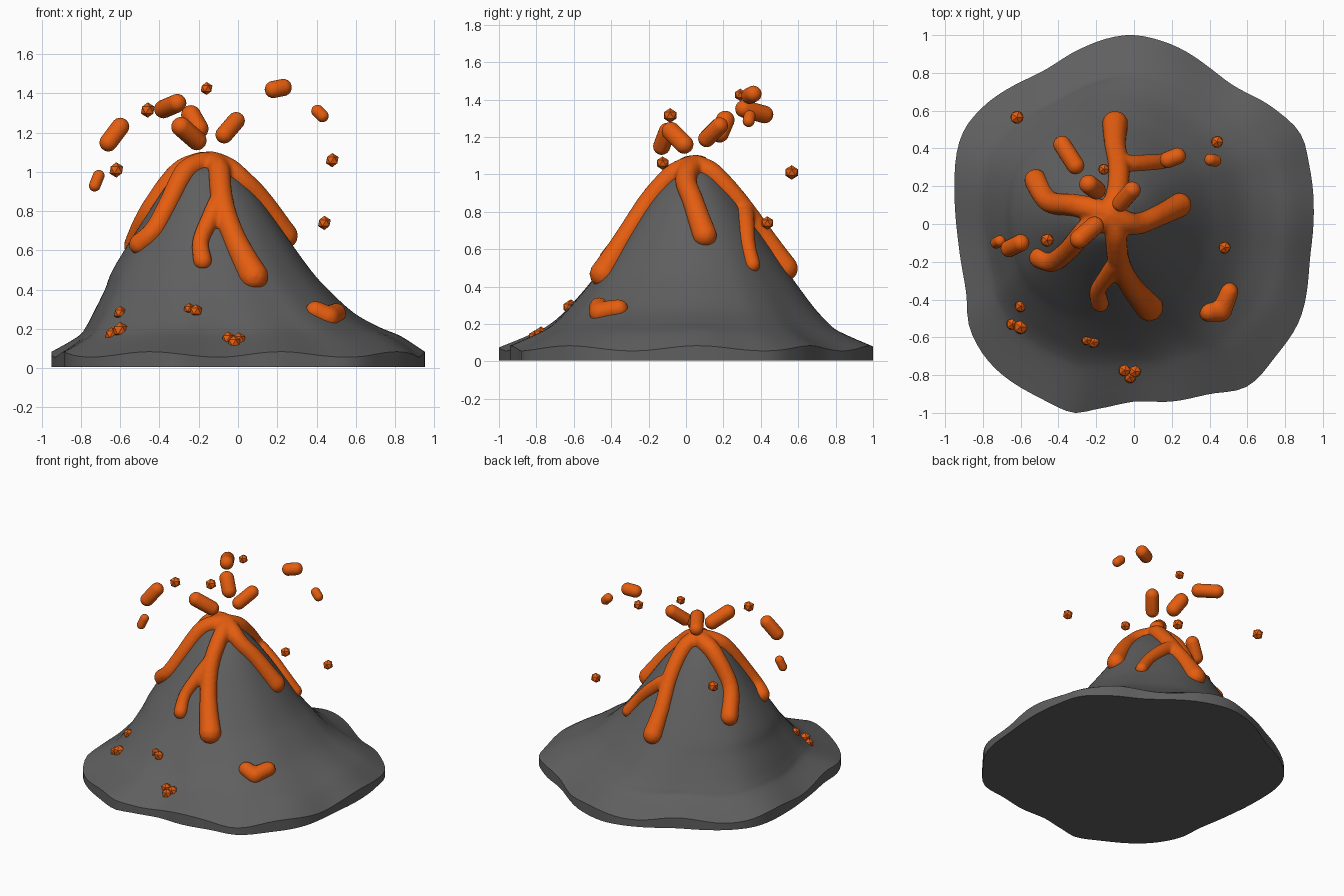
import bpy, bmesh, math
from mathutils import Vector
from mathutils.bvhtree import BVHTree

if "Cube" in bpy.data.objects:
    bpy.data.objects.remove(bpy.data.objects["Cube"])


def material(name, rgb):
    m = bpy.data.materials.new(name)
    m.diffuse_color = (*rgb, 1)
    m.use_nodes = True
    m.node_tree.nodes["Principled BSDF"].inputs["Base Color"].default_value = m.diffuse_color
    return m


ROCK = material("dark grey rock", (0.115, 0.115, 0.115))
LAVA = material("orange lava", (0.78, 0.11, 0.005))


def make(name, bm, mat):
    me = bpy.data.meshes.new(name)
    bm.to_mesh(me)
    me.materials.append(mat)
    ob = bpy.data.objects.new(name, me)
    bpy.context.collection.objects.link(ob)
    return ob


def smooth_by_angle(ob, degrees):
    bpy.ops.object.select_all(action='DESELECT')
    ob.select_set(True)
    bpy.context.view_layer.objects.active = ob
    bpy.ops.object.shade_smooth_by_angle(angle=math.radians(degrees))


def spline(rows, n):
    """Catmull-Rom through rows of numbers, n steps per span."""
    out = []
    for i in range(len(rows) - 1):
        a, b, c, d = (rows[max(0, min(len(rows) - 1, i + k))] for k in (-1, 0, 1, 2))
        for s in range(n):
            t = s / n
            out.append([q + 0.5 * t * (r - p + t * (2 * p - 5 * q + 4 * r - u + t * (3 * (q - r) + u - p)))
                        for p, q, r, u in zip(a, b, c, d)])
    out.append(list(rows[-1]))
    return out


# --- Mountain: irregular foot outline lofted up through level extents ---
FOOT = [(0, 1), (.2, .95), (.5, .75), (.73, .62), (.88, .48), (.93, .3), (.95, 0), (.93, -.2),
        (.88, -.5), (.75, -.7), (.6, -.86), (.4, -.9), (.2, -.94), (0, -.94), (-.2, -.98),
        (-.32, -1), (-.5, -.92), (-.75, -.75), (-.87, -.55), (-.89, -.35), (-.93, -.1),
        (-.95, .15), (-.92, .45), (-.8, .62), (-.5, .8), (-.3, .92), (-.15, .98)]
polar = sorted((math.atan2(y, x / .95) % math.tau, math.hypot(x / .95, y)) for x, y in FOOT)
polar = [(polar[-1][0] - math.tau, polar[-1][1])] + polar + [(polar[0][0] + math.tau, polar[0][1])]
polar = spline(polar, 6)


def foot_radius(a):
    for (a0, r0), (a1, r1) in zip(polar, polar[1:]):
        if a0 <= a <= a1:
            return r0 + (r1 - r0) * (a - a0) / max(a1 - a0, 1e-6)
    return 1


# z, x left, x right, y front, y back, share of the foot outline
LEVELS = [(.07, -.95, .95, -1, 1, 1), (.155, -.82, .83, -.81, .82, .8), (.205, -.78, .72, -.73, .76, .65),
          (.28, -.74, .59, -.65, .69, .5), (.4, -.68, .46, -.54, .6, .35), (.5, -.64, .37, -.46, .53, .25),
          (.68, -.53, .24, -.33, .41, .15), (.85, -.42, .12, -.21, .29, .1), (.95, -.35, .03, -.13, .21, .1),
          (1.01, -.29, -.04, -.07, .15, 0), (1.04, -.2, -.12, 0, .08, 0)]
SEG = 120
rings = spline(LEVELS, 4)
bm = bmesh.new()
loops = []
for k, (z, xl, xr, yf, yb, w) in enumerate([[0.005, *rings[0][1:]]] + rings):
    loop = []
    for j in range(SEG):
        a = math.tau * j / SEG
        r = 1 + w * (foot_radius(a) - 1)
        wave = 0 if k == 0 else .014 * max(w, 0) ** 3 * math.sin(9 * a + 1)
        loop.append(bm.verts.new(((xl + xr) / 2 + (xr - xl) / 2 * r * math.cos(a),
                                  (yf + yb) / 2 + (yb - yf) / 2 * r * math.sin(a), z + wave)))
    loops.append(loop)
for lo, hi in zip(loops, loops[1:]):
    for j in range(SEG):
        n = (j + 1) % SEG
        bm.faces.new((lo[j], lo[n], hi[n], hi[j]))
bm.faces.new(loops[0][::-1])
bm.faces.new(loops[-1])
tree = BVHTree.FromBMesh(bm)
smooth_by_angle(make("mountain", bm, ROCK), 32)
bm.free()


def on_slope(x, y, lift=0):
    hit, normal, _, _ = tree.ray_cast(Vector((x, y, 3)), Vector((0, 0, -1)))
    return hit + normal * lift


def ball(bm, centre, r, detail=2):
    res = bmesh.ops.create_icosphere(bm, subdivisions=detail, radius=r)
    bmesh.ops.translate(bm, verts=res["verts"], vec=centre)


# --- Lava streams: rows of balls along the slope, fused by a remesh ---
def flow(name, paths):
    bm = bmesh.new()
    for path in paths:
        for x, y, r in spline(path, 10):
            ball(bm, on_slope(x, y, r * .1), r)
    ob = make(name, bm, LAVA)
    bm.free()
    m = ob.modifiers.new("fuse", 'REMESH')
    m.mode, m.voxel_size, m.use_smooth_shade = 'VOXEL', .012, True
    s = ob.modifiers.new("soften", 'SMOOTH')
    s.factor, s.iterations = .5, 4


HUB = (-.13, .05, .065)
flow("lava_streams", [
    [HUB, (-.09, .16, .06), (-.08, .3, .06), (-.1, .42, .06), (-.1, .53, .072)],
    [(-.08, .31, .055), (.05, .32, .05), (.15, .33, .045), (.23, .355, .045)],
    [HUB, (0, .0, .06), (.12, .04, .06), (.24, .1, .068)],
    [HUB, (-.1, -.03, .06), (-.08, -.2, .06), (-.02, -.32, .062), (.08, -.44, .078)],
    [(-.08, -.18, .055), (-.14, -.27, .05), (-.19, -.35, .045), (-.18, -.42, .05)],
    [HUB, (-.25, -.03, .06), (-.35, -.14, .055), (-.43, -.2, .055), (-.5, -.18, .058)],
    [HUB, (-.22, .08, .065), (-.32, .1, .062), (-.45, .12, .06), (-.52, .23, .064)]])
flow("lava_puddle", [[(.395, -.465, .055), (.46, -.46, .06)],
                     [(.46, -.46, .06), (.5, -.36, .055)]])

# --- Lava spatter on the lower slope, faceted ---
bm = bmesh.new()
for x, y, r in [(-.6, -.435, .035), (-.645, -.53, .035), (-.6, -.545, .043), (-.25, -.615, .03),
                (-.215, -.625, .035), (-.05, -.775, .036), (.005, -.78, .036), (-.02, -.81, .036)]:
    ball(bm, on_slope(x, y, .01), r, 1)
make("slope_spatter", bm, LAVA)
bm.free()

# --- Thrown lava lumps: hull around two end balls ---
LUMPS = [((-.38, .42, 1.32), (-.31, .31, 1.35), .047), ((.18, .34, 1.42), (.23, .36, 1.43), .044),
         ((.405, .34, 1.31), (.43, .335, 1.285), .032), ((-.66, -.13, 1.15), (-.6, -.1, 1.23), .046),
         ((-.73, -.1, .93), (-.71, -.09, .98), .03), ((-.29, -.08, 1.23), (-.21, -.01, 1.16), .05),
         ((-.24, .21, 1.29), (-.2, .18, 1.22), .05), ((-.07, .11, 1.19), (-.01, .18, 1.26), .045)]
for i, (a, b, r) in enumerate(LUMPS):
    bm = bmesh.new()
    ball(bm, a, r, 3)
    ball(bm, b, r, 3)
    hull = bmesh.ops.convex_hull(bm, input=bm.verts[:])
    inner = {v for v in hull["geom_interior"] if isinstance(v, bmesh.types.BMVert)}
    bmesh.ops.delete(bm, geom=list(inner), context='VERTS')
    smooth_by_angle(make(f"thrown_lump_{i + 1}", bm, LAVA), 40)
    bm.free()

# --- Small faceted sparks in the air ---
bm = bmesh.new()
for x, y, z, r in [(-.16, .29, 1.425, .033), (.44, .435, .74, .036), (.48, -.125, 1.06, .036),
                   (-.62, .565, 1.01, .039), (-.46, -.085, 1.315, .039)]:
    ball(bm, (x, y, z), r, 1)
make("sparks", bm, LAVA)
bm.free()
